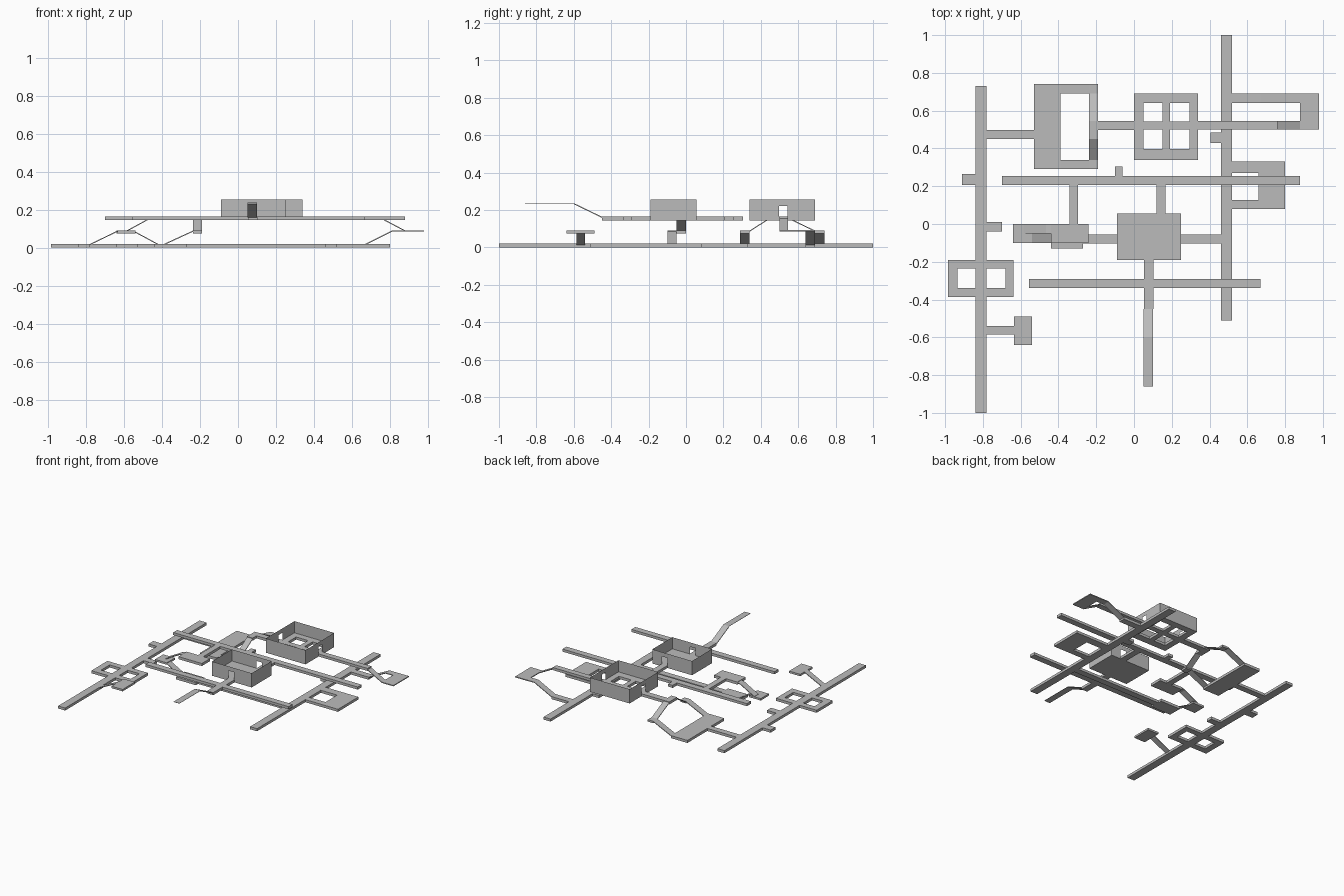
import bpy

if "Cube" in bpy.data.objects:
    bpy.data.objects.remove(bpy.data.objects["Cube"])

G, M, U = (0.0, 0.02), (0.075, 0.09), (0.145, 0.165)   # ground, middle and upper deck levels

# Mid-grey used on every part
grey = bpy.data.materials.new("mid_grey")
grey.diffuse_color = (0.5, 0.5, 0.5, 1.0)
grey.use_nodes = True
grey.node_tree.nodes["Principled BSDF"].inputs["Base Color"].default_value = grey.diffuse_color


def add_mesh(name, verts, faces):
    me = bpy.data.meshes.new(name)
    me.from_pydata(verts, [], faces)
    me.update()
    me.materials.append(grey)
    ob = bpy.data.objects.new(name, me)
    bpy.context.collection.objects.link(ob)
    return ob


def slab(name, x0, x1, y0, y1, z):
    """Flat rectangular deck piece."""
    v = [(x, y, h) for h in z for x, y in ((x0, y0), (x1, y0), (x1, y1), (x0, y1))]
    f = [(3, 2, 1, 0), (4, 5, 6, 7)] + [(i, (i + 1) % 4, (i + 1) % 4 + 4, i + 4) for i in range(4)]
    return add_mesh(name, v, f)


def ribbon(name, axis, side0, side1, path, thick=0.006):
    """Thin closed ramp following (distance, height) points along x or y."""
    v = []
    for d, z in path:
        for s, h in ((side0, z), (side1, z), (side1, z - thick), (side0, z - thick)):
            v.append((d, s, h) if axis == 'x' else (s, d, h))
    n = 4 * (len(path) - 1)
    f = [(3, 2, 1, 0)[::-1], (n + 3, n + 2, n + 1, n)]
    for k in range(0, n, 4):
        f += [(k + i, k + 4 + i, k + 4 + (i + 1) % 4, k + (i + 1) % 4) for i in range(4)]
    if axis == 'y':
        f = [q[::-1] for q in f]
    # the ring order already gives upward tops; only the end caps need turning
    f[0], f[1] = f[0][::-1], f[1][::-1]
    f[0], f[1] = f[0][::-1], f[1][::-1]
    return add_mesh(name, v, f)


def walls(name, x0, x1, y0, y1, doors):
    """Four sheet walls; doors maps a side to its opening span."""
    z0, zd, z1 = 0.145, 0.222, 0.255
    v, f = [], []
    for side in 'SENW':
        along_x = side in 'SN'
        c = {'S': y0, 'N': y1, 'W': x0, 'E': x1}[side]
        a, b = (x0, x1) if along_x else (y0, y1)
        quads = [(a, b, z0, z1)]
        if side in doors:
            p, q = doors[side]
            quads = [(a, p, z0, z1), (q, b, z0, z1), (p, q, zd, z1), (p, q, z0, U[1])]
        for s, e, lo, hi in quads:
            n = len(v)
            for d, h in ((s, lo), (e, lo), (e, hi), (s, hi)):
                v.append((d, c, h) if along_x else (c, d, h))
            face = (n, n + 1, n + 2, n + 3)
            f.append(face if side in 'SE' else face[::-1])
    return add_mesh(name, v, f)


# Ground level: left road with stubs and square loop
slab("left_road", -0.84, -0.78, -1.0, 0.73, G)
slab("left_road_stub_west", -0.91, -0.84, 0.207, 0.265, G)
slab("left_road_stub_east", -0.78, -0.70, -0.04, 0.01, G)
for tag, x0, x1, ox0, ox1 in (("west", -0.985, -0.84, -0.985, -0.935), ("east", -0.78, -0.637, -0.68, -0.637)):
    slab("loop_north_" + tag, x0, x1, -0.235, -0.19, G)
    slab("loop_south_" + tag, x0, x1, -0.387, -0.34, G)
    slab("loop_side_" + tag, ox0, ox1, -0.34, -0.235, G)

# Ground level: right road with stub and side court
slab("right_road", 0.46, 0.52, -0.51, 1.0, G)
slab("right_road_stub", 0.405, 0.46, 0.43, 0.485, G)
slab("court_north_path", 0.52, 0.66, 0.27, 0.33, G)
slab("court_south_path", 0.52, 0.66, 0.08, 0.127, G)
slab("court_plate", 0.66, 0.80, 0.08, 0.33, G)

# Small raised platform beside the left road
ribbon("small_platform_ramp", 'x', -0.585, -0.54, [(-0.78, 0.02), (-0.635, 0.09)])
slab("small_platform", -0.635, -0.54, -0.64, -0.49, M)

# North-west plate with twin ramps to the upper deck
slab("northwest_path", -0.78, -0.53, 0.45, 0.497, G)
slab("northwest_plate", -0.53, -0.39, 0.29, 0.74, G)
for tag, a, b, inner, top in (("south", 0.29, 0.34, 0.34, 0.45), ("north", 0.69, 0.74, 0.69, 0.545)):
    ribbon("northwest_ramp_" + tag, 'x', a, b, [(-0.39, 0.02), (-0.238, 0.09)])
    slab("northwest_landing_" + tag, -0.238, -0.19, a, b, M)
    path = sorted([(inner, 0.09), (top, 0.16)])
    ribbon("northwest_upper_ramp_" + tag, 'y', -0.238, -0.19, path)
slab("northwest_top_landing", -0.238, -0.19, 0.45, 0.545, U)
slab("northwest_bridge", -0.19, 0.0, 0.497, 0.545, U)

# North building: floor grid with four openings, open-top walls
for i, (x0, x1) in enumerate(((0.0, 0.05), (0.152, 0.19), (0.295, 0.34))):
    slab(f"north_floor_strip_{i}", x0, x1, 0.34, 0.69, U)
for i, (x0, x1) in enumerate(((0.05, 0.152), (0.19, 0.295))):
    for j, (y0, y1) in enumerate(((0.34, 0.398), (0.5, 0.543), (0.64, 0.69))):
        slab(f"north_floor_bar_{i}_{j}", x0, x1, y0, y1, U)
walls("north_building_walls", 0.0, 0.34, 0.34, 0.69, {'W': (0.497, 0.543), 'E': (0.497, 0.543)})

# East bridge, descending to a platform and back to the right road
slab("east_bridge", 0.34, 0.76, 0.5, 0.545, U)
ribbon("east_down_ramp", 'x', 0.5, 0.545, [(0.76, 0.155), (0.88, 0.092)])
slab("east_platform", 0.88, 0.98, 0.5, 0.69, (0.085, 0.092))
slab("east_low_path", 0.52, 0.67, 0.64, 0.69, G)
ribbon("east_low_ramp", 'x', 0.64, 0.69, [(0.67, 0.02), (0.815, 0.092), (0.88, 0.092)])

# South building: solid floor, open-top walls
slab("south_floor", -0.09, 0.25, -0.19, 0.055, U)
walls("south_building_walls", -0.09, 0.25, -0.19, 0.055, {'S': (0.05, 0.10), 'N': (0.12, 0.168)})
slab("south_building_bridge", 0.12, 0.168, 0.055, 0.207, U)
slab("south_walk", 0.052, 0.103, -0.45, -0.19, U)
ribbon("south_rising_ramp", 'y', 0.05, 0.10, [(-0.60, 0.237), (-0.45, 0.164)])
ribbon("south_high_walk", 'y', 0.05, 0.10, [(-0.86, 0.237), (-0.60, 0.237)], 0.002)

# Long upper walkways
slab("upper_walk_north", -0.70, 0.88, 0.207, 0.255, U)
slab("upper_walk_stub", -0.10, -0.06, 0.255, 0.305, U)
slab("upper_walk_south_west", -0.555, 0.052, -0.338, -0.29, U)
slab("upper_walk_south_east", 0.103, 0.67, -0.338, -0.29, U)

# Stacked switchback between ground corridor and upper walkway
slab("ground_corridor", -0.27, 0.46, -0.103, -0.055, G)
slab("switchback_base", -0.44, -0.27, -0.13, -0.025, G)
ribbon("switchback_lower_ramp", 'x', -0.1, -0.05, [(-0.55, 0.09), (-0.42, 0.02)])
slab("switchback_landing", -0.64, -0.54, -0.1, 0.0, M)
ribbon("switchback_upper_ramp", 'x', -0.05, 0.0, [(-0.585, 0.092), (-0.465, 0.157), (-0.44, 0.162)])
slab("switchback_top", -0.44, -0.24, -0.1, 0.0, U)
slab("switchback_bridge", -0.342, -0.297, 0.0, 0.207, U)
